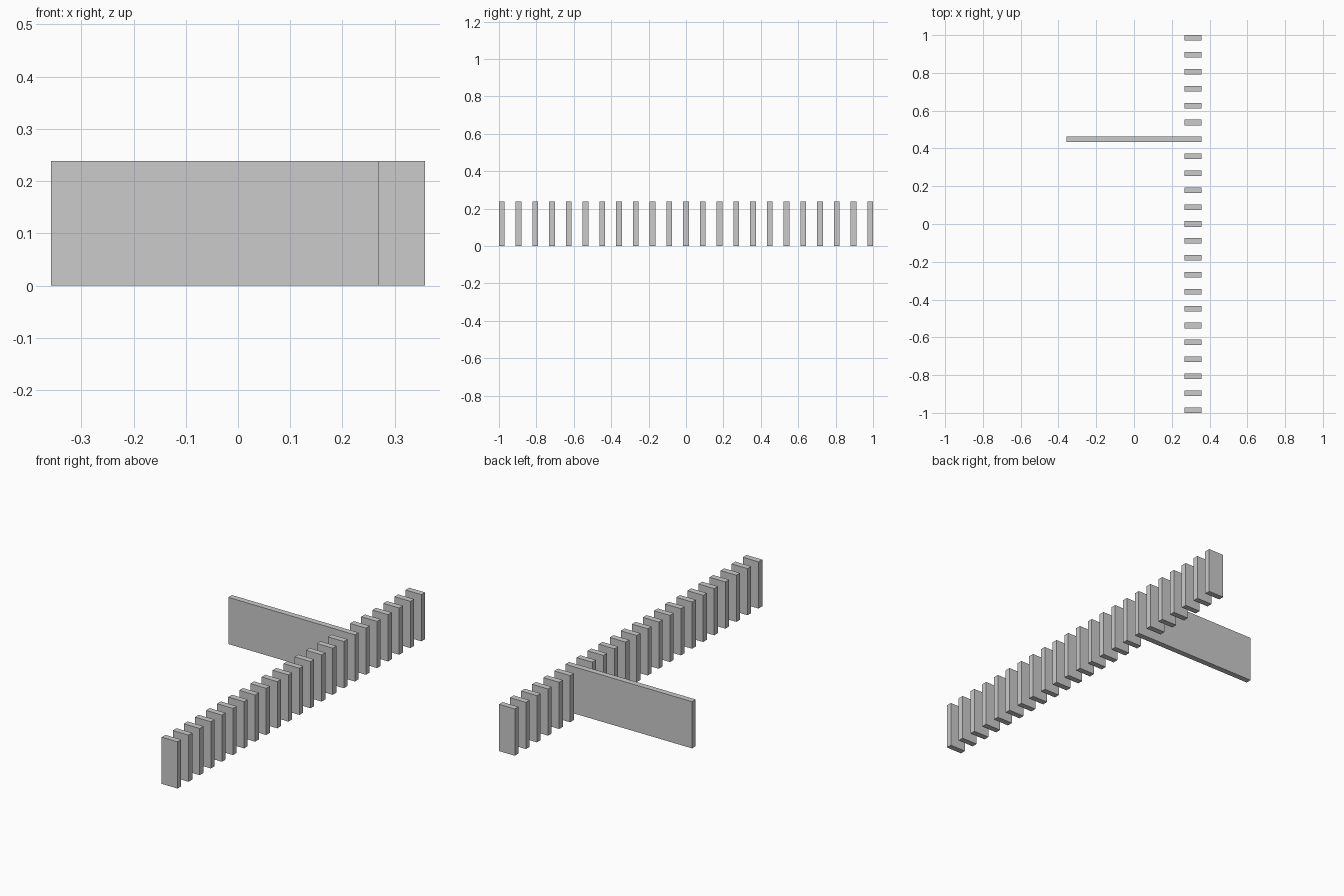
import bpy

if "Cube" in bpy.data.objects:
    bpy.data.objects.remove(bpy.data.objects["Cube"])

# Slat thickness sets all proportions: 23 slats and 22 double-width gaps span 2 units
T = 2 / 67
COUNT = 23
PITCH = 3 * T
HEIGHT = 8 * T
RIGHT = 12 * T      # shared right-hand edge of all slats
LONG_INDEX = 16     # the one slat that runs the full width


def slat(name, length, y):
    bpy.ops.mesh.primitive_cube_add(size=1, location=(RIGHT - length / 2, y, HEIGHT / 2))
    ob = bpy.context.object
    ob.name = name
    ob.scale = (length, T, HEIGHT)
    bpy.ops.object.transform_apply(location=False, rotation=False, scale=True)


# Row of short slats with one long fin
for i in range(COUNT):
    y = (i - (COUNT - 1) / 2) * PITCH
    if i == LONG_INDEX:
        slat("long_fin", 24 * T, y)
    else:
        slat(f"short_slat_{i + 1:02d}", 3 * T, y)
